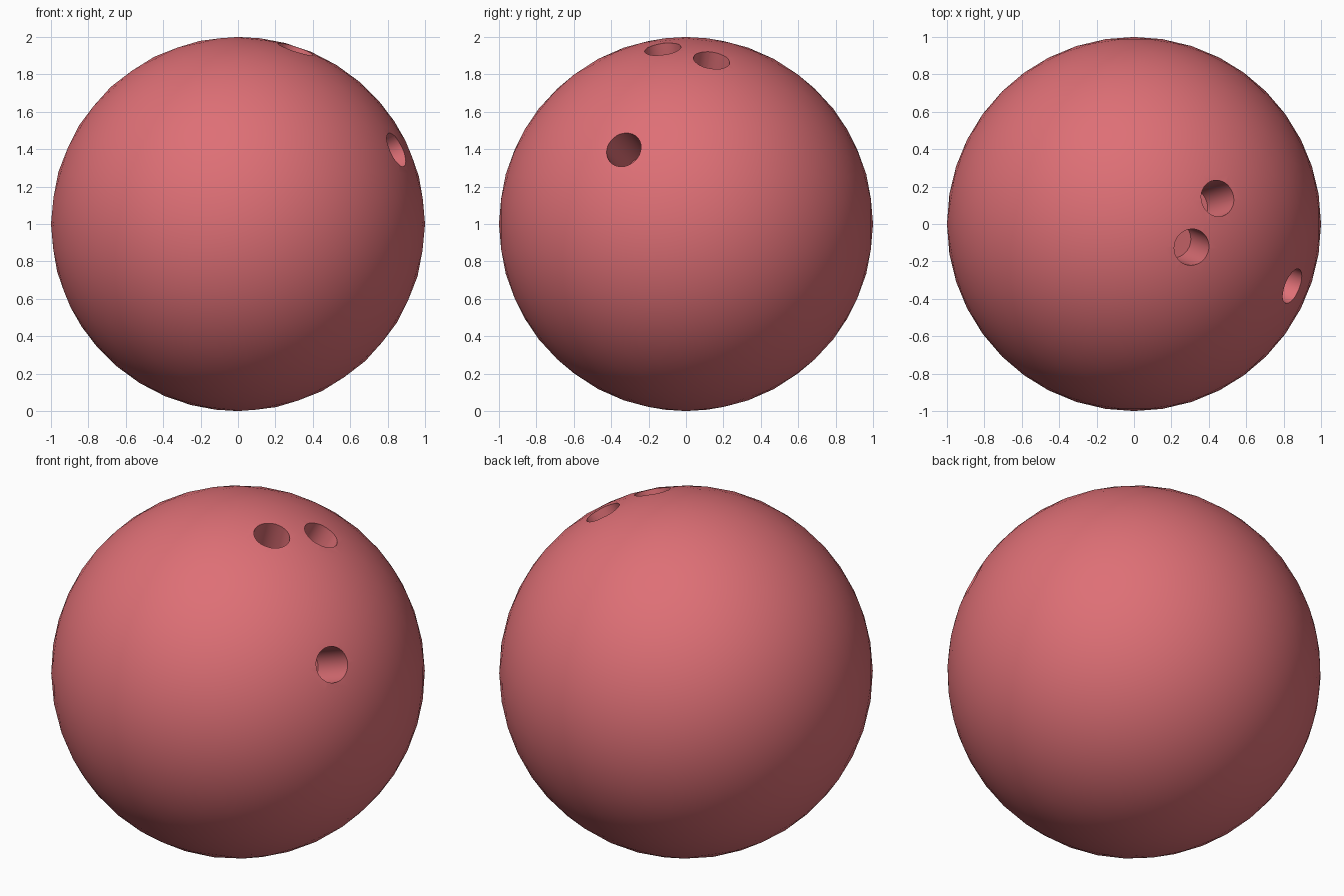
import bpy
from mathutils import Vector

if "Cube" in bpy.data.objects:
    bpy.data.objects.remove(bpy.data.objects["Cube"])

CENTRE = Vector((0, 0, 1))
HOLE_RADIUS = 0.098
HOLE_DEPTH = 0.32

coral = bpy.data.materials.new("coral_red")
coral.diffuse_color = (0.73, 0.16, 0.18, 1)
coral.use_nodes = True
coral.node_tree.nodes["Principled BSDF"].inputs["Base Color"].default_value = coral.diffuse_color

# Ball
bpy.ops.mesh.primitive_ico_sphere_add(subdivisions=4, radius=1, location=CENTRE)
ball = bpy.context.object
ball.name = "ball"
ball.data.materials.append(coral)


def drill(name, direction):
    """Bore a round blind hole towards the centre of the ball."""
    d = Vector(direction).normalized()
    length = HOLE_DEPTH + 0.2
    mid = CENTRE + d * (1 - HOLE_DEPTH + length / 2)
    bpy.ops.mesh.primitive_cylinder_add(vertices=32, radius=HOLE_RADIUS, depth=length, location=mid)
    cutter = bpy.context.object
    cutter.name = name
    cutter.hide_render = True
    cutter.rotation_euler = d.to_track_quat('Z', 'Y').to_euler()
    cutter.data.materials.append(coral)
    bpy.context.view_layer.objects.active = ball
    mod = ball.modifiers.new(name, 'BOOLEAN')
    mod.operation = 'DIFFERENCE'
    mod.solver = 'EXACT'
    mod.object = cutter
    bpy.ops.object.modifier_apply(modifier=mod.name)
    bpy.data.objects.remove(cutter, do_unlink=True)


# Two finger holes and a thumb hole
drill("finger_hole_a", (0.45, 0.138, 0.882))
drill("finger_hole_b", (0.31, -0.125, 0.942))
drill("thumb_hole", (0.853, -0.335, 0.40))

# Smooth shading with crisp hole rims
bpy.ops.object.select_all(action='DESELECT')
ball.select_set(True)
bpy.context.view_layer.objects.active = ball
bpy.ops.object.shade_smooth_by_angle()
